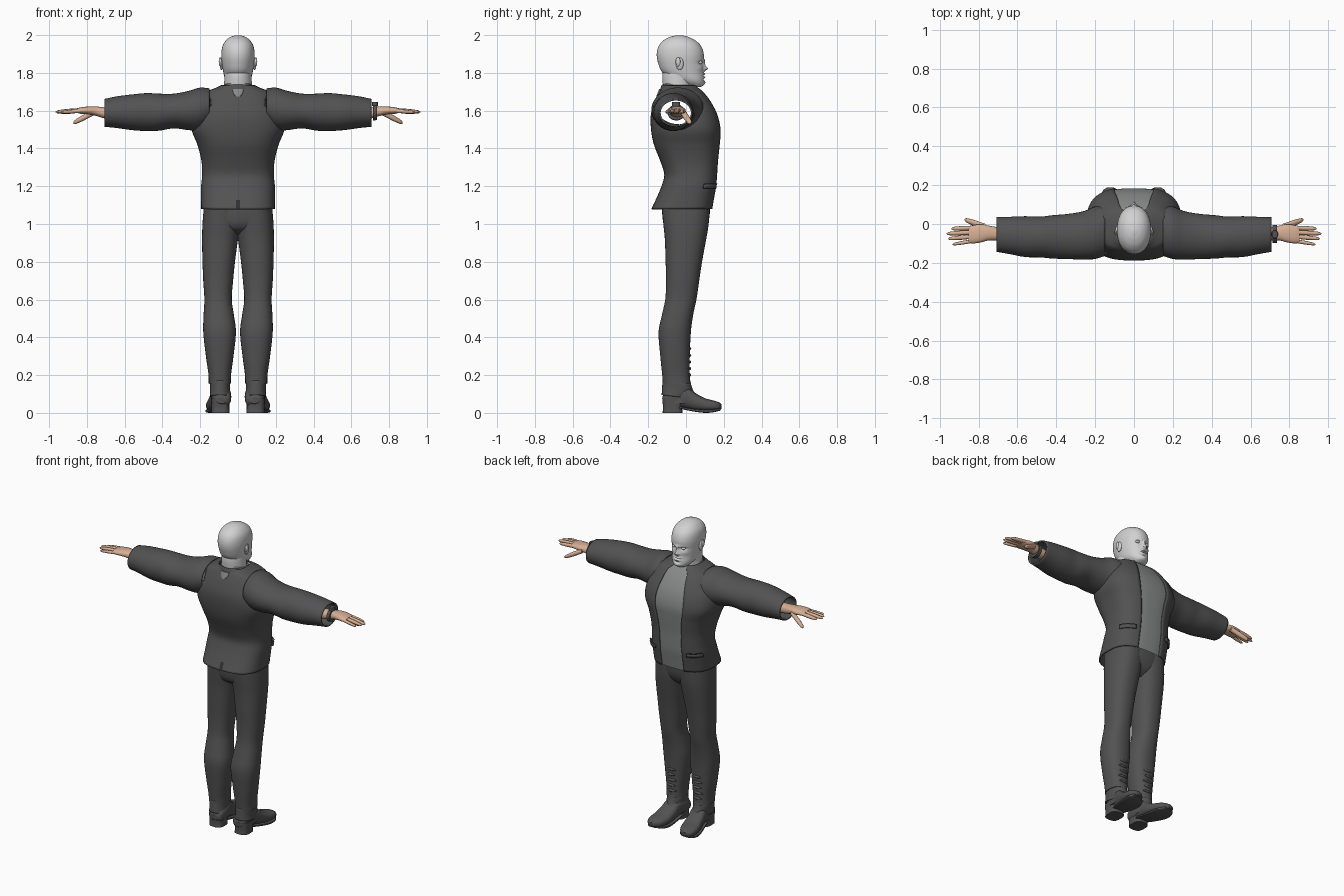
import bpy, bmesh, math
from mathutils import Vector


def material(name, r, g, b):
    m = bpy.data.materials.new(name)
    m.diffuse_color = (r, g, b, 1)
    return m


CLOTH = material("charcoal cloth", 0.085, 0.085, 0.088)
SHIRT = material("grey shirt", 0.24, 0.255, 0.25)
PALE = material("pale grey head", 0.64, 0.64, 0.64)
SKIN = material("skin", 0.68, 0.43, 0.30)
DARK = material("dark trim", 0.03, 0.03, 0.032)


def resample(st, k):
    """Smooth stations with cubic interpolation, k steps per segment."""
    def slope(i, j):
        a, b = max(i - 1, 0), min(i + 1, len(st) - 1)
        return (st[b][j] - st[a][j]) / (st[b][0] - st[a][0])
    out = []
    for i in range(len(st) - 1):
        p, q = st[i], st[i + 1]
        h = q[0] - p[0]
        for s in range(k):
            t = s / k
            row = [p[0] + h * t]
            for j in range(1, 5):
                row.append((2*t**3 - 3*t*t + 1) * p[j] + (t**3 - 2*t*t + t) * h * slope(i, j)
                           + (3*t*t - 2*t**3) * q[j] + (t**3 - t*t) * h * slope(i + 1, j))
            out.append(row)
    return out + [list(st[-1])]


def loft(name, axis, st, mat, n=32, k=5, p=2.0, caps=True, mirror=False,
         cols=None, grow=0.0, shape=None, drop=None, thick=0.0, span=None):
    """Superellipse rings along an axis; each station is (pos, u min, u max, v min, v max)."""
    rows = resample(st, k)
    if span:
        rows = [r for r in rows if span[0] <= r[0] <= span[1]]
    bm = bmesh.new()
    rings = []
    for w, u0, u1, v0, v1 in rows:
        ring = []
        for i in range(n):
            a = 2 * math.pi * i / n
            c, s = math.cos(a), math.sin(a)
            u = (u0 + u1) / 2 + ((u1 - u0) / 2 + grow) * math.copysign(abs(c) ** (2 / p), c)
            v = (v0 + v1) / 2 + ((v1 - v0) / 2 + grow) * math.copysign(abs(s) ** (2 / p), s)
            co = Vector({'x': (w, u, v), 'y': (u, w, v), 'z': (u, v, w)}[axis])
            ring.append(bm.verts.new(shape(co) if shape else co))
        rings.append(ring)
    for a, b in zip(rings, rings[1:]):
        for i in (range(n) if cols is None else cols):
            j = (i + 1) % n
            bm.faces.new((a[i % n], a[j], b[j], b[i % n]))
    if caps:
        bm.faces.new(rings[0])
        bm.faces.new(rings[-1])
    if drop:
        bmesh.ops.delete(bm, geom=[f for f in bm.faces if drop(f.calc_center_median())], context='FACES')
    bmesh.ops.delete(bm, geom=[v for v in bm.verts if not v.link_faces], context='VERTS')
    bmesh.ops.recalc_face_normals(bm, faces=bm.faces)
    me = bpy.data.meshes.new(name)
    bm.to_mesh(me)
    bm.free()
    me.materials.append(mat)
    ob = bpy.data.objects.new(name, me)
    bpy.context.collection.objects.link(ob)
    if thick:
        m = ob.modifiers.new("thickness", 'SOLIDIFY')
        m.thickness, m.offset = thick, -1
    if mirror:
        m = ob.modifiers.new("mirror", 'MIRROR')
        m.use_mirror_merge = False
    bpy.context.view_layer.objects.active = ob
    ob.select_set(True)
    bpy.ops.object.shade_smooth_by_angle(angle=math.radians(40))
    ob.select_set(False)
    return ob


def blob(name, c, r, mat, mirror=False):
    """Small ellipsoid."""
    st = []
    for i in range(9):
        s = -math.cos(math.pi * (0.03 + 0.94 * i / 8))
        q = math.sqrt(1 - s * s)
        st.append((c[2] + r[2] * s, c[0] - r[0] * q, c[0] + r[0] * q, c[1] - r[1] * q, c[1] + r[1] * q))
    return loft(name, 'z', st, mat, n=16, k=1, mirror=mirror)


# Jacket and shirt share one torso form
TORSO = [(1.08, -.195, .195, -.183, .145), (1.14, -.195, .195, -.155, .155), (1.20, -.195, .195, -.13, .165),
         (1.26, -.19, .19, -.115, .17), (1.33, -.193, .193, -.135, .175), (1.42, -.215, .215, -.17, .185),
         (1.50, -.245, .245, -.185, .19), (1.58, -.235, .235, -.186, .172), (1.65, -.20, .20, -.165, .135),
         (1.70, -.17, .17, -.14, .095), (1.72, -.12, .12, -.128, .07), (1.735, -.088, .088, -.123, .05)]
FRONT = range(16, 24)


def armhole(c):
    return abs(c.x) > .13 and ((c.y + .055) / .095) ** 2 + ((c.z - 1.605) / .09) ** 2 < 1


loft("jacket_body", 'z', TORSO, CLOTH, n=80, p=2.7, caps=False, thick=.008, drop=armhole,
     cols=[i for i in range(80) if i not in FRONT])
loft("shirt_front", 'z', TORSO, SHIRT, n=80, p=2.7, caps=False, cols=range(14, 26), grow=-.007)
loft("back_vent", 'z', TORSO, DARK, n=320, p=2.7, caps=False, cols=range(239, 241), grow=.002,
     span=(1.08, 1.135))
for side, cols in (("right", range(5, 14)), ("left", range(26, 35))):
    loft(side + "_pocket_flap", 'z', TORSO, CLOTH, n=80, p=2.7, caps=False, cols=cols, grow=.010,
         span=(1.185, 1.22), thick=.008)
    loft(side + "_pocket_slit", 'z', TORSO, DARK, n=80, p=2.7, k=12, caps=False, cols=cols, grow=.012,
         span=(1.206, 1.216))

# Collars slope down toward the front


def slope_front(c):
    return Vector((c.x, c.y, c.z - .25 * max(c.y + .10, 0)))


loft("jacket_collar", 'z', [(1.69, -.115, .115, -.142, .10), (1.715, -.10, .10, -.136, .085),
                            (1.738, -.09, .09, -.128, .07)], CLOTH, n=80, caps=False, thick=.006,
     shape=slope_front, cols=[i for i in range(80) if i not in FRONT])
loft("shirt_collar", 'z', [(1.70, -.088, .088, -.125, .075), (1.745, -.08, .08, -.122, .06)], SHIRT,
     n=48, caps=False, thick=.005, shape=slope_front)
loft("collar_wing", 'x', [(.006, .07, .085, 1.685, 1.70), (.03, .065, .096, 1.668, 1.703),
                          (.055, .05, .075, 1.685, 1.71)], SHIRT, n=12, mirror=True)
loft("nape_tag", 'z', [(1.675, -.012, .012, -.158, -.148), (1.69, -.024, .024, -.152, -.138),
                       (1.715, -.03, .03, -.142, -.125)], SHIRT, n=16)

# Open sleeves with soft folds
loft("sleeve", 'x', [(.15, -.165, .095, 1.52, 1.718), (.20, -.18, .09, 1.495, 1.722), (.26, -.184, .066, 1.497, 1.705),
                     (.34, -.18, .052, 1.506, 1.69), (.42, -.178, .045, 1.494, 1.69), (.48, -.172, .038, 1.492, 1.693),
                     (.56, -.17, .04, 1.497, 1.686), (.64, -.155, .037, 1.508, 1.676), (.708, -.143, .035, 1.515, 1.662)],
     CLOTH, n=40, caps=False, thick=.009, mirror=True)

# Hands
loft("palm", 'x', [(.66, -.088, -.018, 1.555, 1.615), (.71, -.085, -.015, 1.56, 1.618), (.75, -.085, -.008, 1.572, 1.622),
                   (.79, -.095, -.002, 1.58, 1.622), (.83, -.10, -.007, 1.583, 1.618), (.852, -.096, -.014, 1.588, 1.612)],
     SKIN, n=24, p=2.3, mirror=True)


def finger(name, a, b, r):
    a, b = Vector(a), Vector(b)
    st = []
    for t, f in ((0, 1), (.3, 1), (.5, 1.02), (.8, .85), (.94, .65), (1, .15)):
        c = a.lerp(b, t)
        st.append((c.x, c.y - r * f, c.y + r * f, c.z - r * f, c.z + r * f))
    loft(name, 'x', st, SKIN, n=12, k=2, mirror=True)


finger("index_finger", (.83, -.020, 1.601), (.94, -.024, 1.590), .0115)
finger("middle_finger", (.83, -.043, 1.603), (.965, -.050, 1.593), .0115)
finger("ring_finger", (.83, -.065, 1.602), (.957, -.076, 1.594), .011)
finger("little_finger", (.82, -.086, 1.599), (.935, -.105, 1.592), .0095)
finger("thumb", (.765, -.015, 1.59), (.872, .022, 1.535), .0155)

# Wristwatch on one side
loft("watch_band", 'x', [(.714, -.098, -.004, 1.548, 1.632), (.735, -.098, -.004, 1.55, 1.632)], CLOTH, n=32, k=2)
loft("watch_case", 'z', [(1.625, .708, .742, -.075, -.03), (1.645, .71, .74, -.073, -.032)], CLOTH, n=24, k=2)

# Trousers
loft("trouser_leg", 'z', [(.155, .038, .155, -.122, .022), (.20, .037, .156, -.126, .02), (.30, .024, .17, -.136, .02),
                          (.43, .011, .184, -.145, .026), (.52, .022, .182, -.127, .038), (.60, .033, .178, -.11, .055),
                          (.70, .026, .184, -.105, .07), (.80, .016, .188, -.108, .085), (.92, .0, .19, -.112, .107),
                          (1.0, -.012, .188, -.12, .12), (1.10, -.02, .18, -.13, .128)],
     CLOTH, n=40, p=2.3, mirror=True)
loft("trouser_seat", 'z', [(.945, -.05, .05, -.06, .06), (.98, -.13, .13, -.108, .10), (1.04, -.175, .175, -.125, .124),
                           (1.14, -.178, .178, -.125, .13)], CLOTH, n=40, p=2.4)
for i in range(5):
    blob("shin_fold", (.093 + .006 * (i % 2), .012, .20 + i * .035), (.032, .016, .010), CLOTH, True)

# Shoes, turned slightly outward


def toe_out(c):
    return Vector((c.x + .13 * max(c.y, -.05), c.y, c.z))


loft("shoe_ankle", 'z', [(.05, .043, .143, -.125, .05), (.10, .046, .14, -.122, .045), (.14, .044, .146, -.122, .03),
                         (.175, .045, .148, -.118, .022)], CLOTH, n=32, mirror=True)
loft("shoe_upper", 'y', [(-.125, .065, .12, .05, .085), (-.11, .048, .137, .035, .11), (-.05, .042, .145, .03, .14),
                         (.0, .042, .146, .022, .142), (.05, .038, .15, .012, .105), (.10, .036, .154, .008, .078),
                         (.145, .042, .15, .01, .066), (.175, .06, .135, .014, .056), (.189, .083, .112, .022, .045)],
     CLOTH, n=32, p=2.5, mirror=True, shape=toe_out)
loft("shoe_sole", 'y', [(-.04, .05, .138, .024, .036), (.03, .04, .148, .009, .024), (.10, .033, .157, .0, .018),
                        (.15, .041, .151, .004, .02), (.182, .07, .125, .012, .026)],
     CLOTH, n=24, p=5, mirror=True, shape=toe_out)
loft("shoe_heel", 'z', [(.0, .045, .14, -.124, -.018), (.03, .046, .14, -.122, -.02), (.08, .045, .142, -.126, -.01)],
     CLOTH, n=32, p=3, mirror=True)
loft("shoe_flap", 'z', [(.085, .04, .148, -.129, -.0), (.12, .042, .148, -.127, .03), (.162, .042, .150, -.124, .026)],
     CLOTH, n=32, p=2.2, mirror=True, caps=False, thick=.005,
     shape=lambda c: Vector((c.x, c.y, c.z - .12 * (c.y + .05))))

# Neck and head with sculpted face
loft("neck", 'z', [(1.685, -.118, .045, -.0, .0)[:1] + (-.08, .08, -.12, .045), (1.73, -.074, .074, -.122, .035),
                   (1.78, -.072, .072, -.125, .045), (1.82, -.07, .07, -.12, .05)], PALE, n=40)

# x, z, x size, z size, outward amount
BUMPS = [(0, 1.822, .012, .012, .022), (0, 1.845, .009, .020, .010), (0, 1.866, .05, .008, .006),
         (.034, 1.855, .017, .010, -.012), (.045, 1.825, .018, .012, .004), (.014, 1.817, .007, .006, .006),
         (0, 1.793, .022, .005, .008), (0, 1.786, .022, .003, -.006), (0, 1.777, .018, .005, .007),
         (0, 1.765, .022, .005, -.005), (0, 1.747, .020, .010, .006)]


def face(c):
    if c.y > 0:
        front = min(1, c.y / .05)
        for x, z, sx, sz, d in BUMPS:
            c.y += front * d * math.exp(-((abs(c.x) - x) / sx) ** 2 - ((c.z - z) / sz) ** 2)
    return c


loft("head", 'z', [(1.725, -.03, .03, .025, .075), (1.735, -.046, .046, -.01, .092), (1.76, -.066, .066, -.065, .097),
                   (1.80, -.077, .077, -.123, .093), (1.85, -.085, .085, -.147, .091), (1.90, -.088, .088, -.155, .094),
                   (1.945, -.081, .081, -.143, .078), (1.975, -.061, .061, -.115, .045), (1.992, -.036, .036, -.08, .008),
                   (1.999, -.012, .012, -.05, -.022)],
     PALE, n=96, k=9, p=2.15, shape=face)
blob("eye", (.034, .074, 1.855), (.013, .013, .009), PALE, True)
blob("ear", (.087, -.033, 1.848), (.010, .020, .034), PALE, True)
blob("ear_rim", (.094, -.042, 1.858), (.008, .013, .024), PALE, True)
